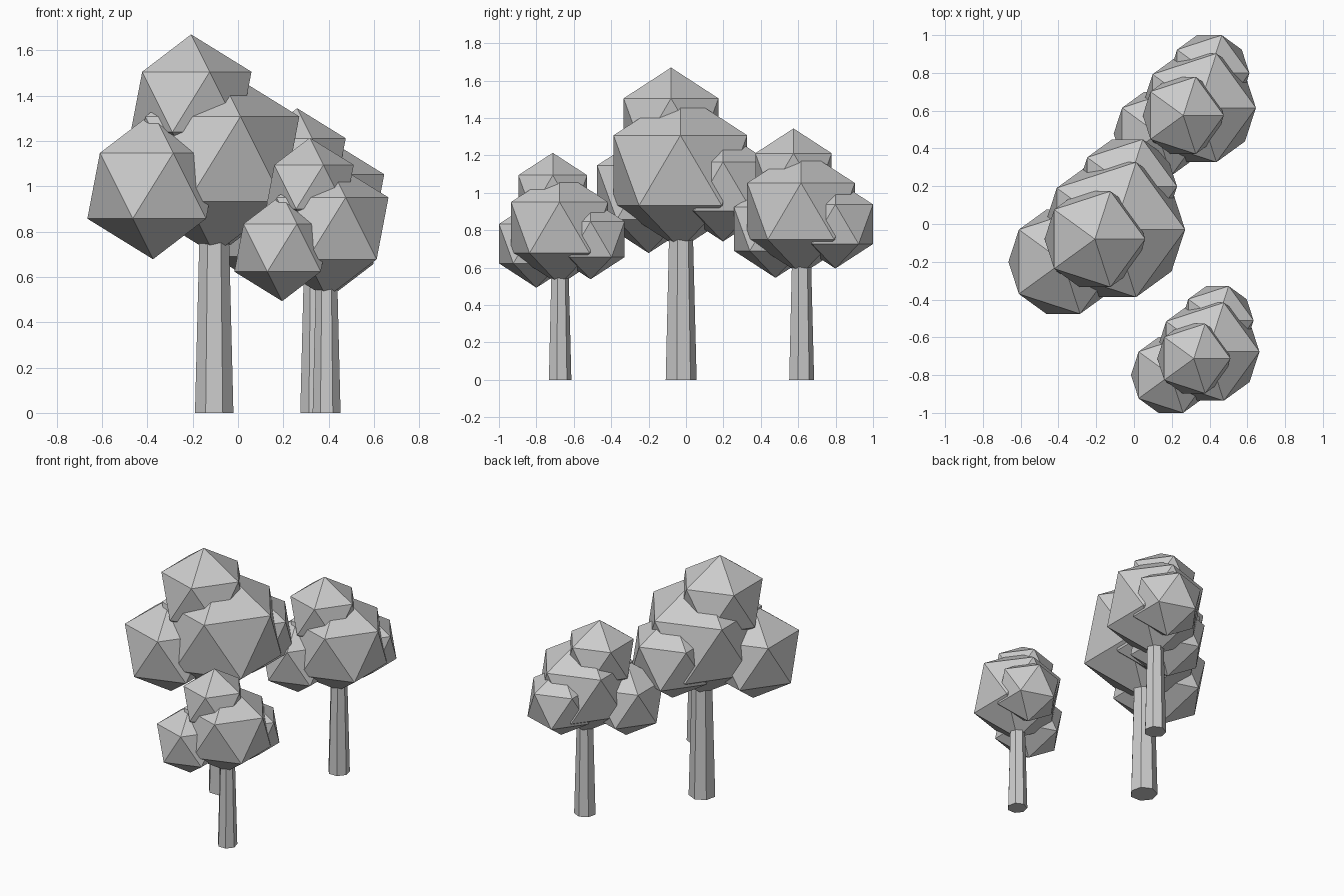
import bpy
from mathutils import Vector

cube = bpy.data.objects.get("Cube")
if cube:
    bpy.data.objects.remove(cube, do_unlink=True)

# Single matte grey shared by trunks and foliage
grey = bpy.data.materials.new("plain_grey")
grey.use_nodes = True
colour = (0.6, 0.6, 0.6, 1.0)
grey.diffuse_color = colour
grey.node_tree.nodes["Principled BSDF"].inputs["Base Color"].default_value = colour

# Foliage clumps of a full-size tree: name, offset from trunk base, radius
CLUMPS = [
    ("main_foliage", (0, 0, 1.12), 0.42),
    ("top_foliage", (-0.102, -0.05, 1.372), 0.298),
    ("side_foliage", (-0.27, -0.17, 1.002), 0.324),
    ("back_foliage", (0.07, 0.228, 1.034), 0.294),
]
TRUNK_HEIGHT = 0.9


def finish(name):
    obj = bpy.context.object
    obj.name = name
    obj.data.materials.append(grey)
    bpy.ops.object.shade_flat()


def add_tree(label, x, y, size):
    base = Vector((x, y, 0))
    # Tapered seven-sided trunk
    bpy.ops.mesh.primitive_cone_add(
        vertices=7, radius1=0.087 * size, radius2=0.064 * size,
        depth=TRUNK_HEIGHT * size,
        location=base + Vector((0, 0, TRUNK_HEIGHT * size / 2)))
    finish(label + "_trunk")
    # Faceted foliage clumps
    for name, offset, radius in CLUMPS:
        bpy.ops.mesh.primitive_ico_sphere_add(
            subdivisions=1, radius=radius * size,
            location=base + Vector(offset) * size)
        finish(label + "_" + name)


add_tree("large_tree", -0.105, -0.03, 1.0)
add_tree("back_tree", 0.343, 0.615, 0.805)
add_tree("front_tree", 0.391, -0.676, 0.727)
